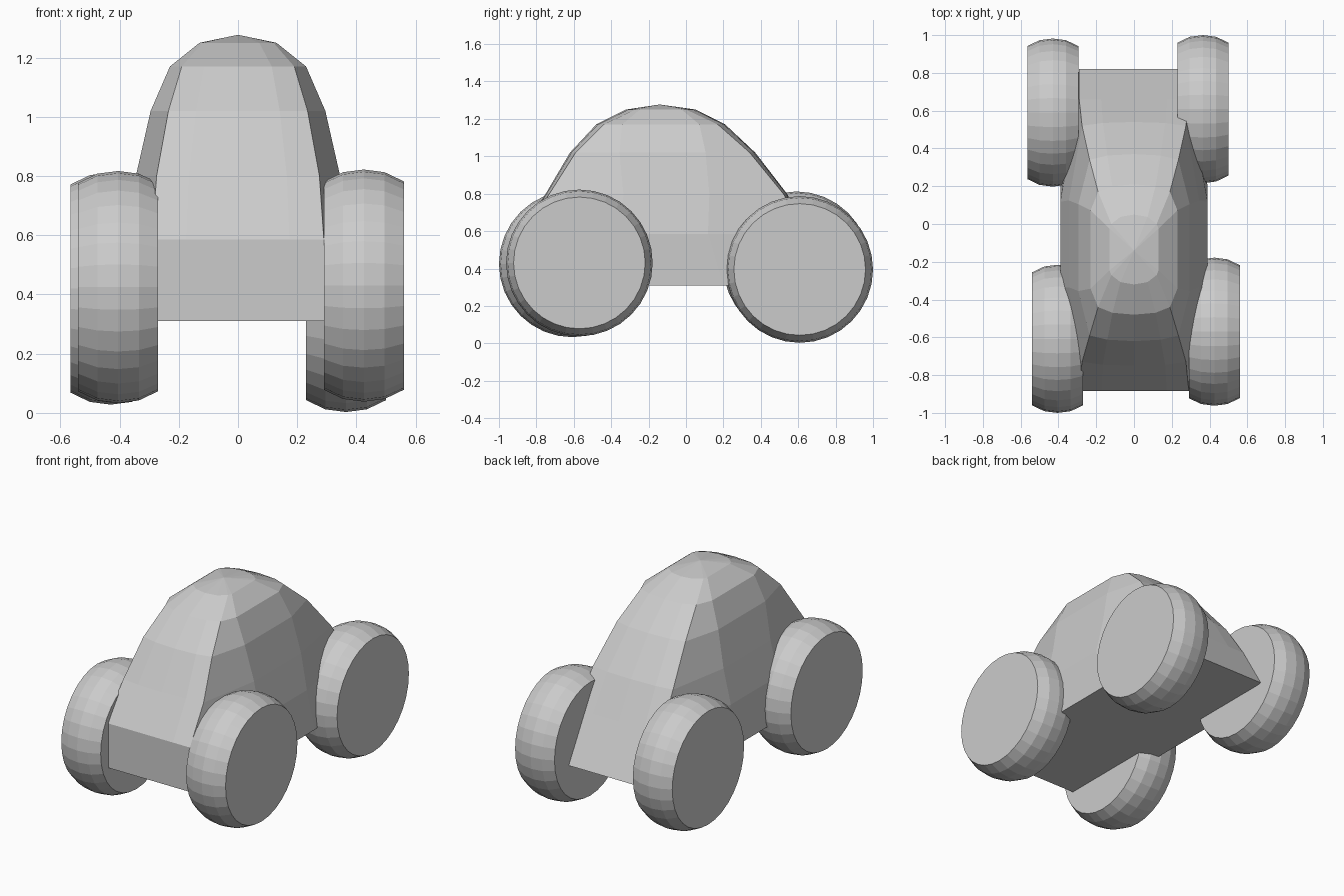
import bpy
import bmesh
import math
from mathutils import Vector

default = bpy.data.objects.get("Cube")
if default:
    bpy.data.objects.remove(default, do_unlink=True)

# One plain grey for the whole toy
grey = bpy.data.materials.new("light grey")
grey.use_nodes = True
colour = (0.6, 0.6, 0.6, 1)
grey.diffuse_color = colour
grey.node_tree.nodes["Principled BSDF"].inputs["Base Color"].default_value = colour


def skin(name, rings, apex=None):
    """Bridge closed rings of points, then cap both ends (apex makes a fan)."""
    bm = bmesh.new()
    loops = [[bm.verts.new(p) for p in ring] for ring in rings]
    n = len(loops[0])
    for a, b in zip(loops, loops[1:]):
        for i in range(n):
            j = (i + 1) % n
            bm.faces.new((a[i], a[j], b[j], b[i]))
    bm.faces.new(loops[0])
    if apex:
        tip = bm.verts.new(apex)
        for i in range(n):
            bm.faces.new((loops[-1][i], loops[-1][(i + 1) % n], tip))
    else:
        bm.faces.new(loops[-1])
    bmesh.ops.recalc_face_normals(bm, faces=bm.faces)
    mesh = bpy.data.meshes.new(name)
    bm.to_mesh(mesh)
    bm.free()
    mesh.materials.append(grey)
    obj = bpy.data.objects.new(name, mesh)
    bpy.context.collection.objects.link(obj)
    return obj


def body_ring(z, front, back, corner, width, inset):
    """Plan outline at one height: blunt ends, sides bulging in the middle."""
    span = back - front
    mid = (front + back) / 2
    reach = min(0.23, span * 0.3)
    half = [(0, front), (corner * 0.6, front + inset * 0.25),
            (corner, front + inset),
            (width, mid - reach), (width, mid), (width, mid + reach),
            (corner, back - inset),
            (corner * 0.6, back - inset * 0.25), (0, back)]
    mirrored = [(-x, y) for x, y in reversed(half[1:-1])]
    return [Vector((x, y, z)) for x, y in half + mirrored]


# Body: height, front, back, corner half-width, side half-width, corner inset
levels = [
    (0.31, -0.885, 0.82, 0.29, 0.39, 0),
    (0.585, -0.885, 0.66, 0.29, 0.39, 0),
    (0.80, -0.75, 0.54, 0.275, 0.345, 0.02),
    (1.02, -0.62, 0.37, 0.235, 0.295, 0.03),
    (1.17, -0.48, 0.21, 0.19, 0.23, 0.04),
    (1.25, -0.32, 0.05, 0.12, 0.13, 0.05),
]
skin("body", [body_ring(*level) for level in levels], apex=(0, -0.14, 1.277))


# Wheels: rounded tread between two flat discs
tread = [(-0.135, 0.352), (-0.07, 0.383), (0, 0.392), (0.07, 0.383), (0.135, 0.352)]
SEGMENTS = 32


def wheel(name, centre):
    rings = []
    for x, r in tread:
        angles = [math.tau * i / SEGMENTS for i in range(SEGMENTS)]
        rings.append([Vector((x, r * math.cos(a), r * math.sin(a))) for a in angles])
    skin(name, rings).location = centre


wheel("front_left_wheel", (0.425, -0.57, 0.43))
wheel("front_right_wheel", (-0.405, -0.608, 0.425))
wheel("back_left_wheel", (0.365, 0.608, 0.395))
wheel("back_right_wheel", (-0.43, 0.59, 0.42))
